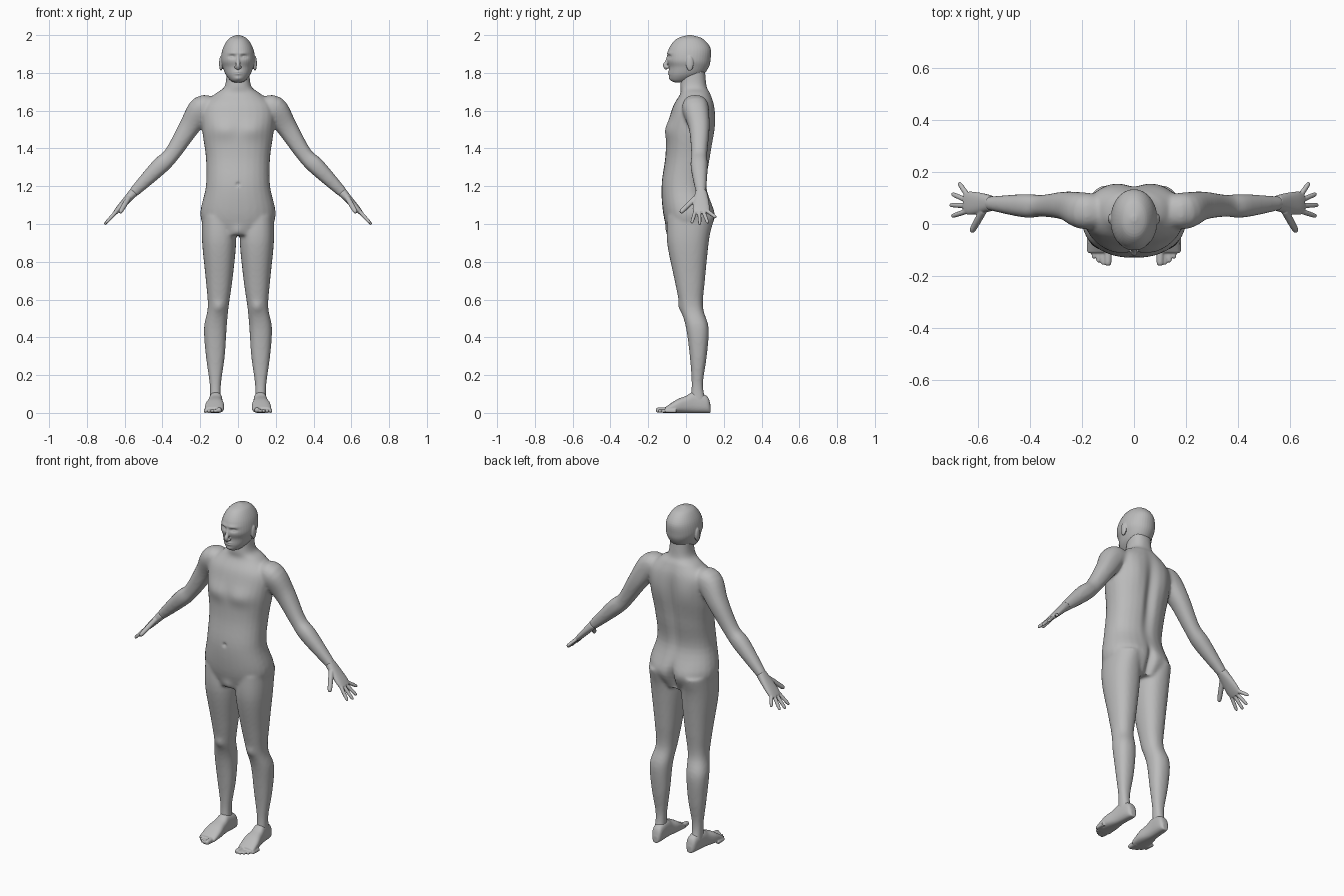
import bpy
import bmesh
from math import cos, sin, tau, exp, copysign
from mathutils import Vector, Matrix

default_cube = bpy.data.objects.get("Cube")
if default_cube:
    bpy.data.objects.remove(default_cube, do_unlink=True)

right, back, up = Vector((1, 0, 0)), Vector((0, 1, 0)), Vector((0, 0, 1))
front = -back

skin = bpy.data.materials.new("plain grey")
skin.use_nodes = True
grey = (.5, .5, .5, 1)
skin.diffuse_color = grey
skin.node_tree.nodes["Principled BSDF"].inputs["Base Color"].default_value = grey


def spline(rings, steps=5):
    """Smoothly interpolate a list of number tuples."""
    result = []
    last = len(rings) - 1
    for i in range(last):
        before, start = rings[max(i - 1, 0)], rings[i]
        end, after = rings[i + 1], rings[min(i + 2, last)]
        for step in range(steps):
            t = step / steps
            result.append([
                b + t * (c - a) / 2
                + t * t * (a - 2.5 * b + 2 * c - d / 2)
                + t ** 3 * (3 * b - 3 * c + d - a) / 2
                for a, b, c, d in zip(before, start, end, after)])
    result.append(list(rings[last]))
    return result


def loft(bm, rings, side, axis=None, sign=1, power=2.3, sides=28):
    """Skin rounded rings (x, y, z, radius along side, other radius)."""
    rings = spline(rings)
    centres = [Vector(ring[:3]) for ring in rings]
    last = len(rings) - 1
    loops = []
    for i, ring in enumerate(rings):
        along = axis
        if along is None:
            along = (centres[min(i + 1, last)] - centres[max(i - 1, 0)]).normalized()
        u = (side - along * side.dot(along)).normalized()
        v = along.cross(u)
        loop = []
        for k in range(sides):
            c, s = cos(tau * k / sides), sin(tau * k / sides)
            point = centres[i].copy()
            point += u * copysign(abs(c) ** (2 / power), c) * ring[3]
            point += v * copysign(abs(s) ** (2 / power), s) * ring[4]
            point.x *= sign
            loop.append(bm.verts.new(point))
        loops.append(loop)
    for lower, upper in zip(loops, loops[1:]):
        for k in range(sides):
            following = (k + 1) % sides
            bm.faces.new((lower[k], lower[following], upper[following], upper[k]))
    bm.faces.new(loops[0])
    bm.faces.new(loops[last])


def stack(bm, levels, **options):
    """Loft level rings given as (z, x min, x max, y front, y back)."""
    rings = [((x_min + x_max) / 2, (y_front + y_back) / 2, z,
              (x_max - x_min) / 2, (y_back - y_front) / 2)
             for z, x_min, x_max, y_front, y_back in levels]
    loft(bm, rings, right, up, **options)


def tube(bm, path, side, sign):
    """Loft round rings given as (x, y, z, radius)."""
    loft(bm, [(x, y, z, radius, radius) for x, y, z, radius in path], side, sign=sign)


def digit(bm, base, tip, radius, side, sign):
    """A finger or toe: a tapering tube with a rounded tip."""
    shape = ((0, 1), (.5, .95), (.9, .8), (1, .4))
    tube(bm, [(*base.lerp(tip, t), radius * scale) for t, scale in shape], side, sign)


def ball(bm, centre, radii):
    bmesh.ops.create_uvsphere(bm, u_segments=20, v_segments=12, radius=1,
                              matrix=Matrix.LocRotScale(Vector(centre), None, Vector(radii)))


def finish(bm, name, voxel, smoothing):
    """Fuse the overlapping pieces into one soft skin."""
    bmesh.ops.recalc_face_normals(bm, faces=bm.faces[:])
    mesh = bpy.data.meshes.new(name)
    bm.to_mesh(mesh)
    bm.free()
    obj = bpy.data.objects.new(name, mesh)
    bpy.context.collection.objects.link(obj)
    bpy.context.view_layer.objects.active = obj
    fuse = obj.modifiers.new("fuse", "REMESH")
    fuse.mode = "VOXEL"
    fuse.voxel_size = voxel
    soften = obj.modifiers.new("soften", "SMOOTH")
    soften.factor = .5
    soften.iterations = smoothing
    for modifier in ("fuse", "soften"):
        bpy.ops.object.modifier_apply(modifier=modifier)
    obj.data.materials.clear()
    obj.data.materials.append(skin)
    obj.data.shade_smooth()
    return obj


def mould(obj, facing, x, z, wide, tall, out):
    """Raise or sink a soft mound on both halves of the front or back."""
    vertices = obj.data.vertices
    weights = [max(0, vert.normal.dot(facing)) for vert in vertices]
    for vert, weight in zip(vertices, weights):
        if weight:
            across = (abs(vert.co.x) - x) / wide
            height = (vert.co.z - z) / tall
            vert.co += facing * out * weight * exp(-across * across - height * height)


# Neck and trunk: z, half width, y front, y back
trunk = [
    (1.83, .06, -.02, .1), (1.73, .07, -.03, .11), (1.69, .12, -.03, .13),
    (1.62, .19, -.07, .15), (1.5, .19, -.1, .15), (1.35, .17, -.11, .13),
    (1.2, .17, -.13, .11), (1.05, .2, -.12, .15), (.94, .16, -.09, .11)]
body_mesh = bmesh.new()
stack(body_mesh, [(z, -half, half, y_front, y_back) for z, half, y_front, y_back in trunk])

# Legs: z, inner x, outer x, y front, y back
leg = [
    (1.04, .02, .19, -.1, .14), (.9, .01, .19, -.1, .12), (.7, .03, .17, -.06, .1),
    (.56, .05, .16, -.03, .09), (.45, .06, .18, 0, .12), (.3, .07, .17, .02, .11),
    (.15, .09, .15, .03, .09), (.05, .09, .15, .02, .11)]

# Arms from shoulder to wrist: x, y, z, radius
arm = [
    (.13, .05, 1.6, .06), (.19, .05, 1.61, .07), (.26, .07, 1.51, .055),
    (.35, .07, 1.37, .042), (.42, .07, 1.3, .045), (.56, .08, 1.16, .026)]
for sign in (1, -1):
    stack(body_mesh, leg, sign=sign)
    tube(body_mesh, arm, back, sign)

# Muscles and hollows of the body
body = finish(body_mesh, "body", voxel=.008, smoothing=8)
chest = mould(body, front, x=.08, z=1.5, wide=.08, tall=.05, out=.015)
mould(body, front, x=0, z=1.21, wide=.01, tall=.01, out=-.01)  # navel
mould(body, front, x=0, z=.96, wide=.03, tall=.03, out=.01)  # groin
mould(body, front, x=.1, z=.56, wide=.03, tall=.03, out=.01)  # kneecaps
mould(body, back, x=.1, z=1.54, wide=.06, tall=.1, out=.01)  # shoulder blades
mould(body, back, x=0, z=1.4, wide=.03, tall=.2, out=-.02)  # spine
mould(body, back, x=.1, z=1.03, wide=.07, tall=.06, out=.01)  # buttocks
mould(body, back, x=0, z=1, wide=.02, tall=.08, out=-.03)  # cleft

# Skull and jaw: z, half width, y front, y back
skull = [
    (2, .01, .01, .03), (1.98, .05, -.05, .09), (1.93, .08, -.09, .13), (1.87, .09, -.1, .13),
    (1.83, .08, -.09, .12), (1.79, .065, -.09, .09), (1.76, .04, -.08, .03), (1.75, .02, -.06, 0)]
head_mesh = bmesh.new()
stack(head_mesh, [(z, -half, half, y_front, y_back) for z, half, y_front, y_back in skull],
      power=2.1, sides=40)

# Nose, nostrils and ears
nose = [(0, -.09, 1.89, .01), (0, -.1, 1.86, .01), (0, -.11, 1.84, .012), (0, -.1, 1.82, .01)]
tube(head_mesh, nose, right, 1)
for sign in (1, -1):
    ball(head_mesh, (sign * .01, -.1, 1.83), (.01, .01, .008))
    ball(head_mesh, (sign * .09, .02, 1.85), (.01, .02, .04))

# Features of the face
head = finish(head_mesh, "head", voxel=.003, smoothing=4)
mould(head, front, x=.033, z=1.886, wide=.018, tall=.01, out=-.012)  # eye sockets
mould(head, front, x=.033, z=1.884, wide=.01, tall=.006, out=.006)  # eyes
mould(head, front, x=.03, z=1.905, wide=.03, tall=.01, out=.005)  # brows
mould(head, front, x=0, z=1.8, wide=.02, tall=.01, out=.007)  # lips
mould(head, front, x=0, z=1.8, wide=.02, tall=.003, out=-.005)  # mouth line
mould(head, front, x=0, z=1.77, wide=.02, tall=.01, out=.005)  # chin

# Palm from wrist to knuckles: position along it, half breadth, half thickness
wrist, knuckles = Vector((.55, .08, 1.17)), Vector((.65, .08, 1.06))
palm = [(*wrist.lerp(knuckles, t), breadth, thickness) for t, breadth, thickness in
        ((0, .03, .025), (.4, .04, .02), (.8, .045, .016), (1, .04, .012))]
reach = (knuckles - wrist).normalized()

# Sole from heel to ball of the foot: y, half width, half height
sole = [(.13, .015, .02), (.11, .03, .045), (.04, .035, .055),
        (0, .04, .045), (-.05, .05, .035), (-.11, .05, .015)]

for side_name, sign in (("left", 1), ("right", -1)):
    hand = bmesh.new()
    loft(hand, palm, back, sign=sign)
    for i, length in enumerate((.09, .1, .09, .05)):
        base = wrist.lerp(knuckles, .9)
        base.y = .05 + .02 * i
        tip = base + reach * length
        tip.y = .03 + .043 * i
        digit(hand, base, tip, .01, back, sign)
    digit(hand, wrist.lerp(knuckles, .3) - back * .03, Vector((.625, -.03, 1.06)),
          .014, back, sign)
    finish(hand, side_name + "_hand", voxel=.0035, smoothing=3)

    foot = bmesh.new()
    loft(foot, [(.12 - y * .06, y, height, width, height) for y, width, height in sole],
         right, back, sign, power=2.6)
    for i in range(5):
        radius = .01 if i else .015
        tip = Vector((.1 + .018 * i, .003 * i * i - .16, radius))
        digit(foot, tip + back * .06, tip, radius, right, sign)
    finish(foot, side_name + "_foot", voxel=.004, smoothing=3)
